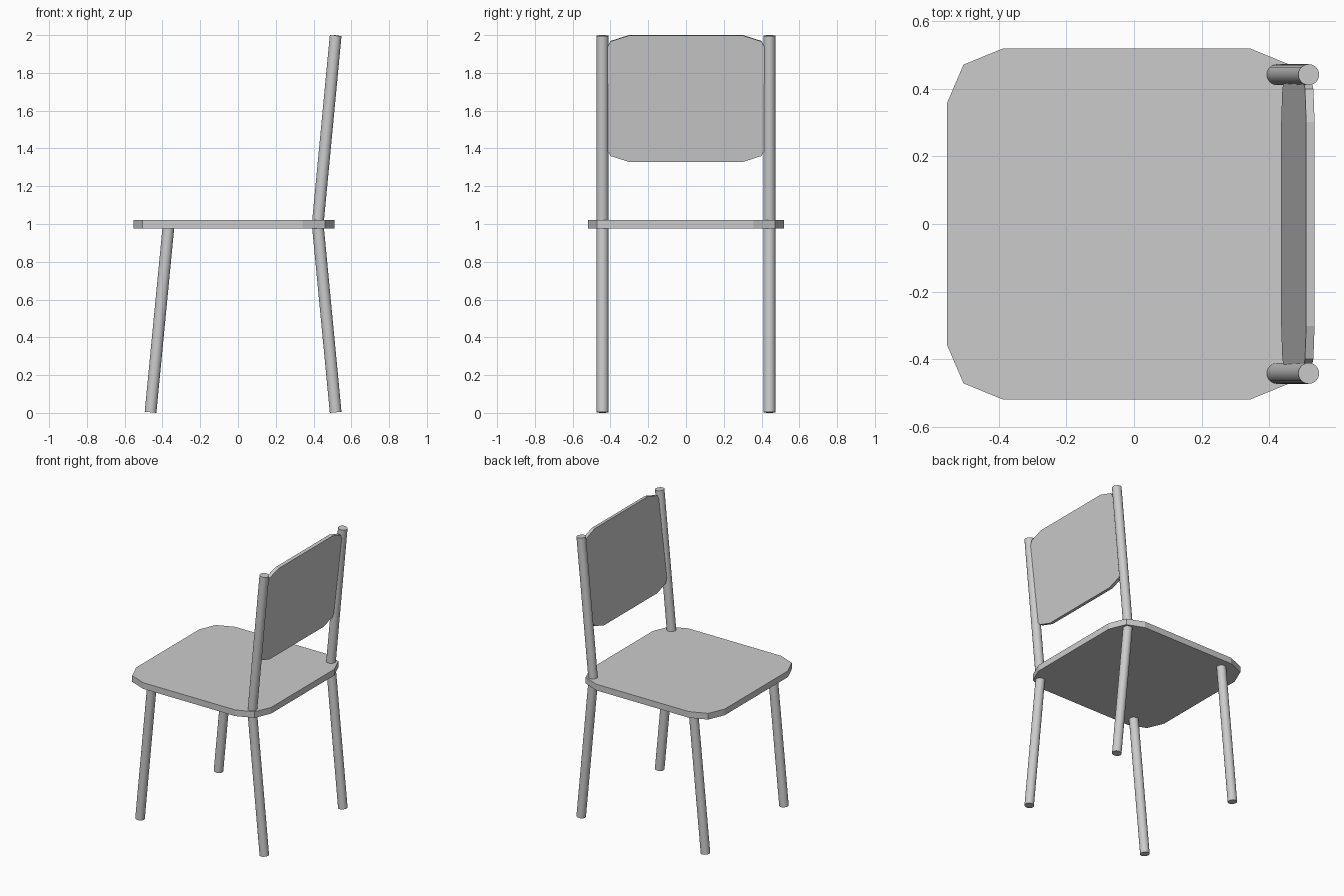
import bpy
import bmesh
from mathutils import Vector, Matrix

cube = bpy.data.objects.get("Cube")
if cube:
    bpy.data.objects.remove(cube, do_unlink=True)

GREY = (0.6, 0.6, 0.6, 1.0)
grey = bpy.data.materials.new("plain grey")
grey.use_nodes = True
grey.diffuse_color = GREY
grey.node_tree.nodes["Principled BSDF"].inputs["Base Color"].default_value = GREY


def add_object(name, bm, matrix):
    bmesh.ops.recalc_face_normals(bm, faces=bm.faces)
    mesh = bpy.data.meshes.new(name)
    bm.to_mesh(mesh)
    bm.free()
    mesh.materials.append(grey)
    obj = bpy.data.objects.new(name, mesh)
    obj.matrix_world = matrix
    bpy.context.collection.objects.link(obj)
    return obj


def rod(name, start, end, radius=0.031):
    """Round bar with square-cut ends between two points."""
    start, end = Vector(start), Vector(end)
    axis = end - start
    bm = bmesh.new()
    bmesh.ops.create_cone(bm, cap_ends=True, segments=24, radius1=radius,
                          radius2=radius, depth=axis.length)
    for face in bm.faces:
        face.smooth = len(face.verts) == 4
    for edge in bm.edges:
        edge.smooth = all(f.smooth for f in edge.link_faces)
    turn = axis.to_track_quat("Z", "Y").to_matrix().to_4x4()
    add_object(name, bm, Matrix.Translation((start + end) / 2) @ turn)


def rounded_board(name, half_u, half_v, thickness, matrix):
    """Flat board whose four corners are each clipped by two facets."""
    corner = [(1, 0.685), (0.907, 0.907), (0.685, 1)]
    outline = []
    for su, sv in ((1, 1), (-1, 1), (-1, -1), (1, -1)):
        points = corner if su * sv > 0 else corner[::-1]
        outline += [(su * u * half_u, sv * v * half_v) for u, v in points]
    bm = bmesh.new()
    base = bm.faces.new([bm.verts.new((u, v, -thickness / 2)) for u, v in outline])
    top = bmesh.ops.extrude_face_region(bm, geom=[base], use_keep_orig=True)
    verts = [g for g in top["geom"] if isinstance(g, bmesh.types.BMVert)]
    bmesh.ops.translate(bm, verts=verts, vec=(0, 0, thickness))
    add_object(name, bm, matrix)


# Seat
rounded_board("seat", 0.532, 0.52, 0.044, Matrix.Translation((-0.022, 0, 0.998)))

# Backrest panel, leaning with the posts
low, high = Vector((0.448, 0, 1.33)), Vector((0.522, 0, 1.999))
up = (high - low).normalized()
side = Vector((0, 1, 0))
lean = Matrix((side, up, side.cross(up))).transposed().to_4x4()
rounded_board("backrest", 0.44, (high - low).length / 2, 0.025,
              Matrix.Translation((low + high) / 2) @ lean)

# Legs and back posts on both sides
for label, y in (("left", 0.442), ("right", -0.442)):
    rod("front_leg_" + label, (-0.463, y, 0.003), (-0.367, y, 0.998))
    rod("rear_leg_" + label, (0.517, y, 0.003), (0.422, y, 0.998))
    rod("back_post_" + label, (0.422, y, 0.998), (0.517, y, 1.997))
